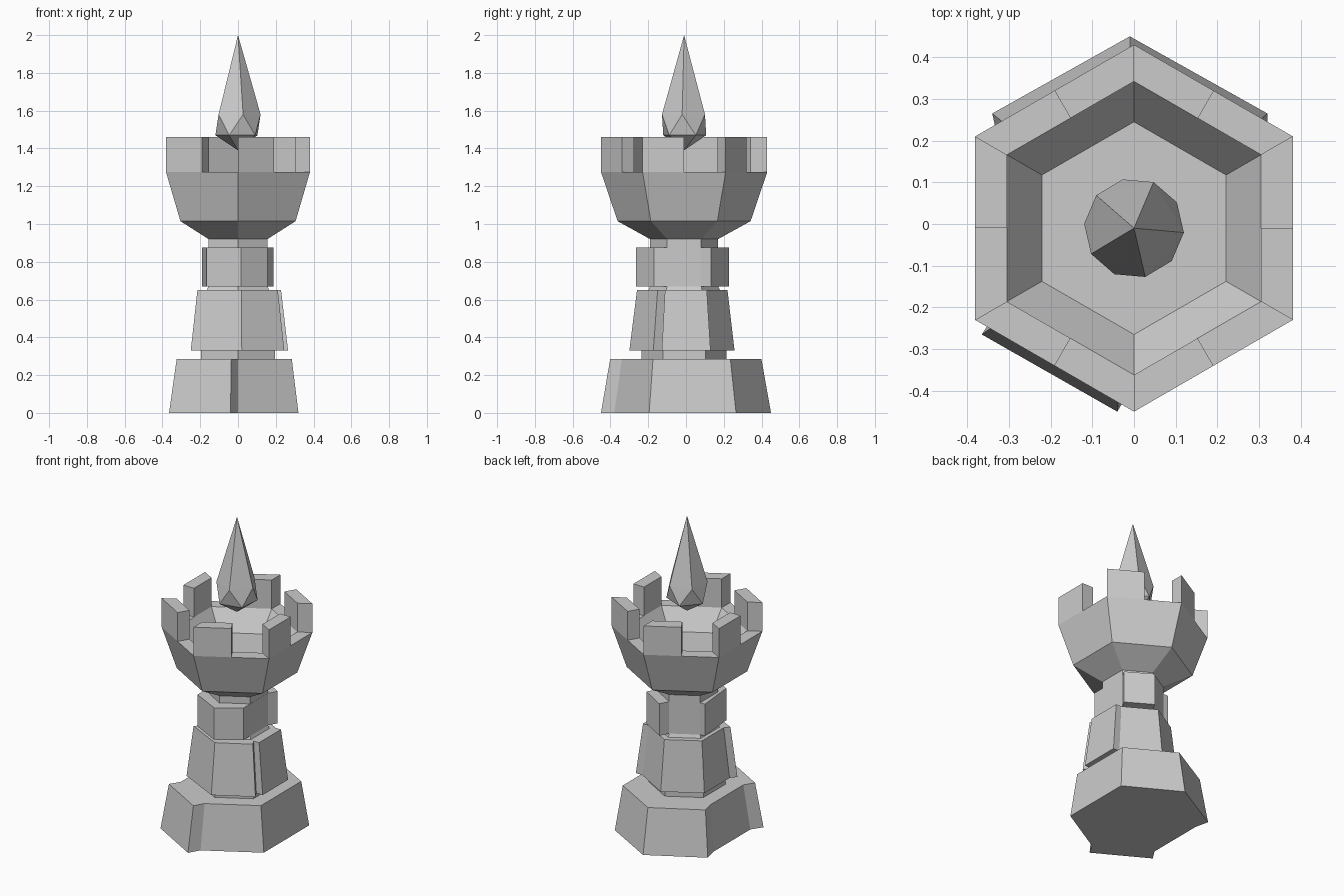
import bpy, bmesh
from math import sin, cos, pi, radians

if "Cube" in bpy.data.objects:
    bpy.data.objects.remove(bpy.data.objects["Cube"])

CY = -0.01  # hexagon centre in y


def hexagon(r):
    return [(r * cos(radians(60 * k - 30)), CY + r * sin(radians(60 * k - 30))) for k in range(6)]


def scaled(pts, s):
    return [(x * s, CY + (y - CY) * s) for x, y in pts]


def loft(name, layers):
    """Closed solid through equal-sized outlines; layers = [(z, points), ...]."""
    bm = bmesh.new()
    rings = [[bm.verts.new((x, y, z)) for x, y in pts] for z, pts in layers]
    n = len(rings[0])
    for a, b in zip(rings, rings[1:]):
        for i in range(n):
            j = (i + 1) % n
            bm.faces.new((a[i], a[j], b[j], b[i]))
    bm.faces.new(rings[0][::-1])
    bm.faces.new(rings[-1])
    bmesh.ops.recalc_face_normals(bm, faces=bm.faces)
    mesh = bpy.data.meshes.new(name)
    bm.to_mesh(mesh)
    bm.free()
    obj = bpy.data.objects.new(name, mesh)
    bpy.context.collection.objects.link(obj)
    return obj


# Foot: hexagon with back and front-left stones pushed out
foot = [(.32, -.195), (.32, .265), (-.01, .45), (-.34, .265), (-.32, .175),
        (-.32, -.195), (-.365, -.265), (-.04, -.45), (0, -.38)]
loft("foot", [(0, foot), (.285, scaled(foot, .89))])

# Core column seen between the stone courses
loft("column", [(.28, hexagon(.225)), (.33, hexagon(.225)), (.65, hexagon(.19)),
                (.67, hexagon(.18)), (.93, hexagon(.18))])

# Lower course: right and front stones pushed out
lower = [(.22, -.128), (.265, -.128), (.265, .13), (.22, .13), (0, .257), (-.22, .128),
         (-.22, -.128), (-.25, -.165), (.02, -.30), (.245, -.173)]
loft("lower_course", [(.33, lower), (.65, scaled(lower, .86))])

# Upper course: front, left and back-right stones pushed out
upper = [(.157, -.17), (.157, .08), (.188, .133), (.03, .228), (0, .17),
         (-.155, .08), (-.19, .08), (-.167, -.17), (.015, -.264)]
loft("upper_course", [(.67, upper), (.875, upper)])

# Hollow head
loft("head", [(.92, hexagon(.18)), (1.015, hexagon(.352)), (1.275, hexagon(.44)),
              (1.275, hexagon(.352)), (1.15, hexagon(.255))])

# Battlements: each covers the first half of one rim edge
outer, inner = hexagon(.44), hexagon(.352)
for k in range(6):
    def mid(p):
        return tuple((a + b) / 2 for a, b in zip(p[k], p[(k + 1) % 6]))
    block = [outer[k], mid(outer), mid(inner), inner[k]]
    loft(f"battlement_{k + 1}", [(1.275, block), (1.46, block)])

# Floating crystal: stretched icosahedron
bm = bmesh.new()


def ring(z, start):
    return [bm.verts.new((.12 * cos(start + k * 2 * pi / 5), CY + .12 * sin(start + k * 2 * pi / 5), z))
            for k in range(5)]


hi, lo = ring(1.58, radians(-5)), ring(1.47, radians(31))
top, bottom = bm.verts.new((0, CY, 2)), bm.verts.new((0, CY, 1.39))
for k in range(5):
    j = (k + 1) % 5
    for tri in ((hi[k], hi[j], top), (hi[k], lo[k], hi[j]), (lo[k], lo[j], hi[j]), (lo[j], lo[k], bottom)):
        bm.faces.new(tri)
bmesh.ops.recalc_face_normals(bm, faces=bm.faces)
mesh = bpy.data.meshes.new("crystal")
bm.to_mesh(mesh)
bm.free()
bpy.context.collection.objects.link(bpy.data.objects.new("crystal", mesh))
